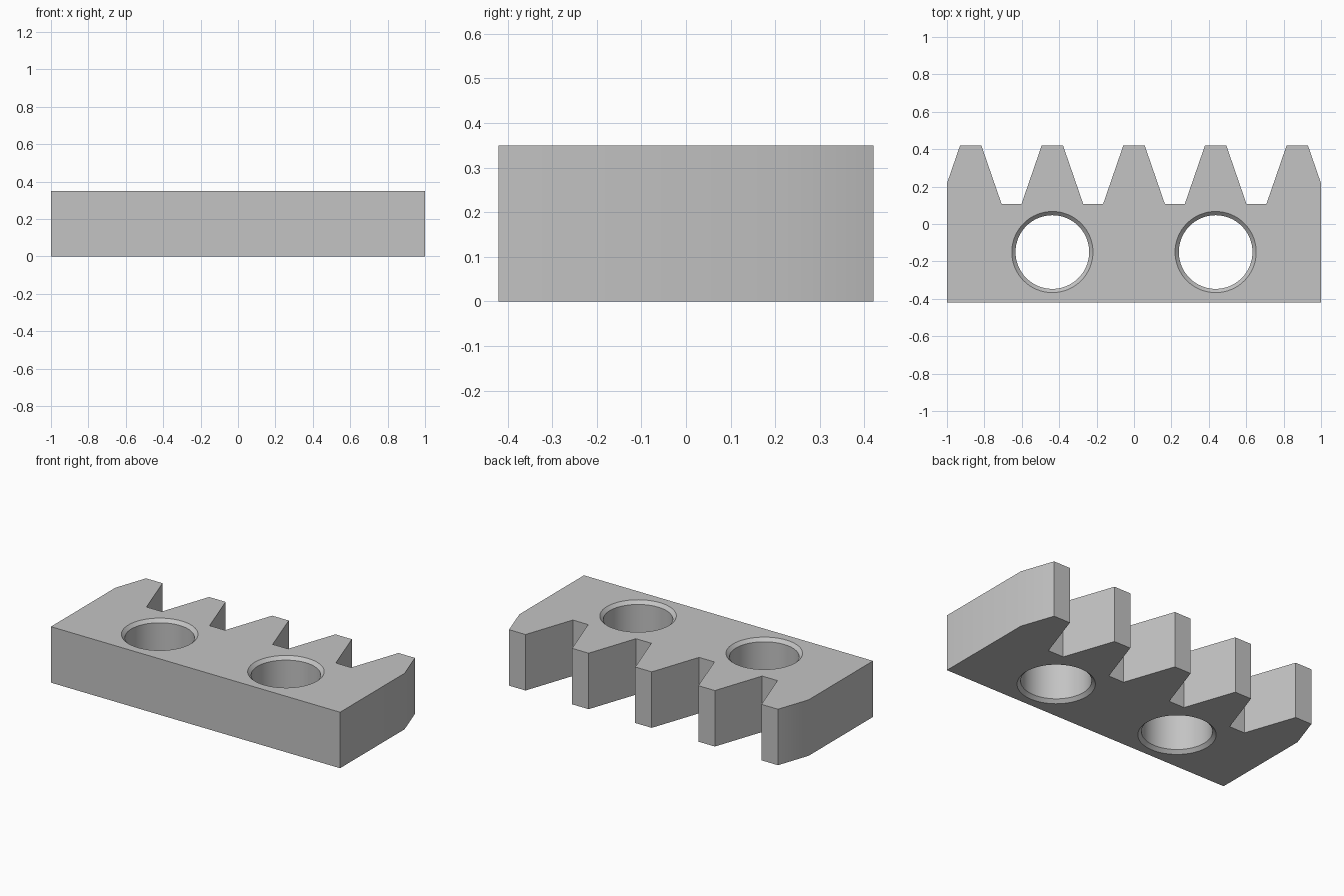
import bpy, bmesh, math
from mathutils import Matrix

cube = bpy.data.objects.get("Cube")
if cube:
    bpy.data.objects.remove(cube)

HEIGHT, FRONT, TIP, ROOT = 0.35, -0.42, 0.42, 0.107
PITCH, TIP_HALF, ROOT_HALF = 0.4365, 0.057, 0.165
BORE, RIM = 0.197, 0.217
CHAMFER = RIM - BORE

steel = bpy.data.materials.new("steel grey")
steel.use_nodes = True
grey = (0.55, 0.55, 0.55, 1)
steel.diffuse_color = grey
steel.node_tree.nodes["Principled BSDF"].inputs["Base Color"].default_value = grey


def make_object(name, bm):
    bmesh.ops.recalc_face_normals(bm, faces=bm.faces)
    mesh = bpy.data.meshes.new(name)
    bm.to_mesh(mesh)
    bm.free()
    mesh.materials.append(steel)
    obj = bpy.data.objects.new(name, mesh)
    bpy.context.collection.objects.link(obj)
    return obj


# Rack outline: straight body with five teeth, the end teeth cut by the sides
slope = (TIP - ROOT) / (ROOT_HALF - TIP_HALF)
side_y = TIP - slope * (1 - 2 * PITCH - TIP_HALF)
outline = [(-1, FRONT), (1, FRONT), (1, side_y)]
for i in range(2, -3, -1):
    c = i * PITCH
    if i < 2:
        outline.append((c + ROOT_HALF, ROOT))
    outline += [(c + TIP_HALF, TIP), (c - TIP_HALF, TIP)]
    if i > -2:
        outline.append((c - ROOT_HALF, ROOT))
outline.append((-1, side_y))

bm = bmesh.new()
base = bm.faces.new([bm.verts.new((x, y, 0)) for x, y in outline])
top = bmesh.ops.extrude_face_region(bm, geom=[base])["geom"]
bmesh.ops.translate(bm, vec=(0, 0, HEIGHT),
                    verts=[v for v in top if isinstance(v, bmesh.types.BMVert)])
rack = make_object("gear_rack", bm)

# Two mounting holes, chamfered at both ends
OVER = 0.02
profile = [(RIM + OVER, -OVER), (BORE, CHAMFER),
           (BORE, HEIGHT - CHAMFER), (RIM + OVER, HEIGHT + OVER)]
bpy.context.view_layer.objects.active = rack
rack.select_set(True)
for side in (-1, 1):
    bm = bmesh.new()
    rings = []
    for r, z in profile:
        ring = bmesh.ops.create_circle(bm, segments=64, radius=r,
                                       matrix=Matrix.Translation((0, 0, z)))
        rings.append(ring["verts"])
    for low, high in zip(rings, rings[1:]):
        for k in range(64):
            n = (k + 1) % 64
            bm.faces.new((low[k], low[n], high[n], high[k]))
    bm.faces.new(rings[0])
    bm.faces.new(rings[-1])
    cutter = make_object("hole_cutter", bm)
    cutter.location = (side * PITCH, -0.15, 0)
    cutter.hide_render = True
    cut = rack.modifiers.new("mounting_hole", 'BOOLEAN')
    cut.operation = 'DIFFERENCE'
    cut.solver = 'EXACT'
    cut.object = cutter
    bpy.context.view_layer.update()
    bpy.ops.object.modifier_apply(modifier=cut.name)
    bpy.data.objects.remove(cutter)

# Soft shading on the bores, crisp edges elsewhere
bpy.ops.object.shade_smooth_by_angle(angle=math.radians(30))
